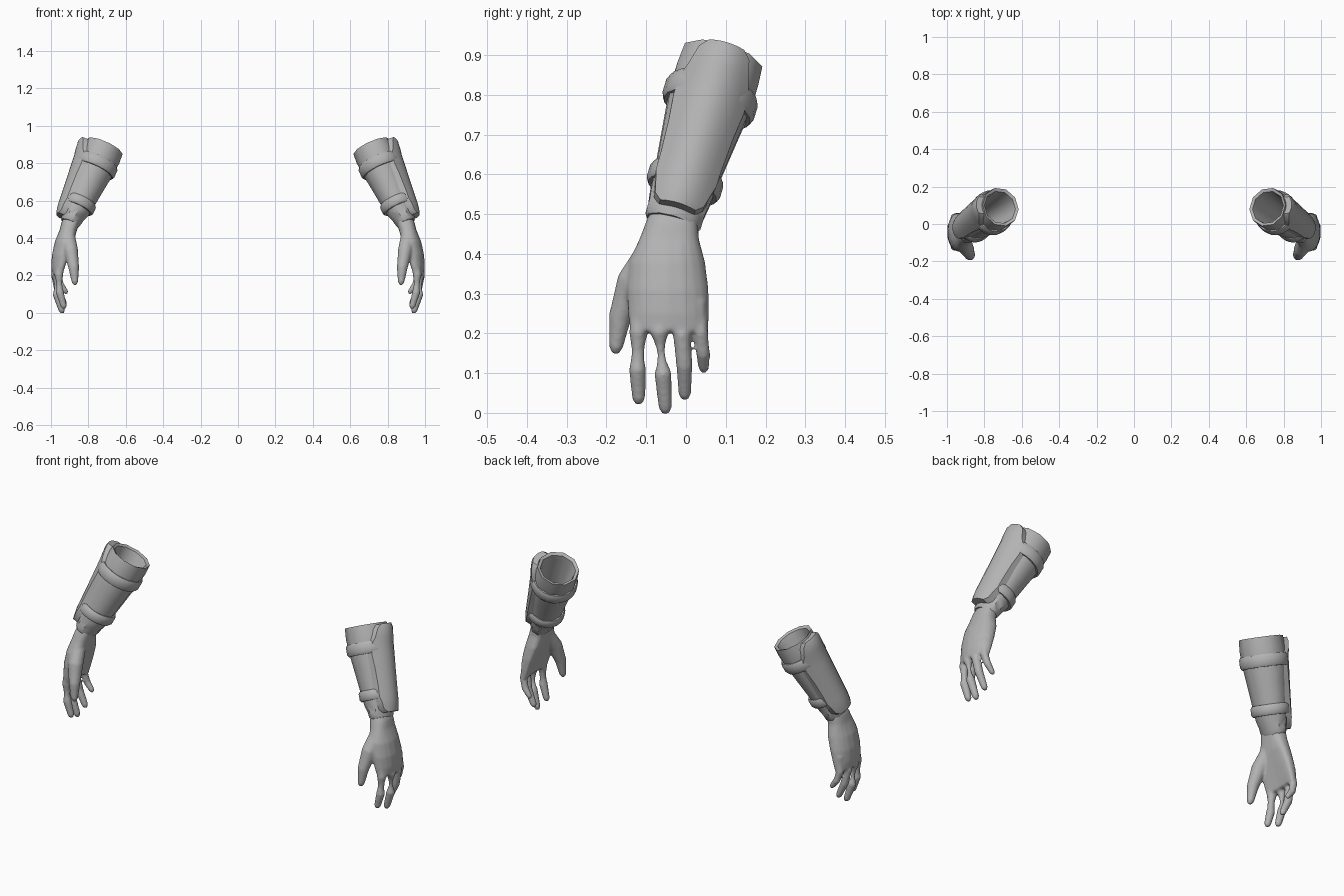
import bpy, bmesh, math
from mathutils import Vector

if "Cube" in bpy.data.objects:
    bpy.data.objects.remove(bpy.data.objects["Cube"])

grey = bpy.data.materials.new("plain_grey")
grey.diffuse_color = (0.45, 0.45, 0.45, 1)
grey.use_nodes = True
grey.node_tree.nodes["Principled BSDF"].inputs["Base Color"].default_value = grey.diffuse_color

# Forearm frame: s runs from elbow to wrist, u points outward, v points back
TOP, WRIST = Vector((0.715, 0.09, 0.885)), Vector((0.90, -0.035, 0.475))
D = (WRIST - TOP).normalized()
U = (Vector((1, 0, 0)) - D * D.x).normalized()
V = -D.cross(U)


def arm_point(s, u, v):
    return TOP + D * s + U * u + V * v


def loft(bm, rings, closed=False):
    """Skin a list of point rings; cap the ends unless the loop closes on itself."""
    loops = [[bm.verts.new(p) for p in ring] for ring in rings]
    pairs = list(zip(loops, loops[1:]))
    if closed:
        pairs.append((loops[-1], loops[0]))
    n = len(loops[0])
    for a, b in pairs:
        for i in range(n):
            j = (i + 1) % n
            bm.faces.new((a[i], a[j], b[j], b[i]))
    if not closed:
        bm.faces.new(loops[0])
        bm.faces.new(loops[-1])


def make(name, bm, angle=40):
    bmesh.ops.recalc_face_normals(bm, faces=bm.faces)
    mesh = bpy.data.meshes.new(name)
    bm.to_mesh(mesh)
    bm.free()
    mesh.materials.append(grey)
    ob = bpy.data.objects.new(name, mesh)
    bpy.context.collection.objects.link(ob)
    bpy.ops.object.select_all(action='DESELECT')
    ob.select_set(True)
    bpy.context.view_layer.objects.active = ob
    bpy.ops.object.shade_smooth_by_angle(angle=math.radians(angle))
    return ob


def mirror(ob):
    ob.modifiers.new("other_arm", 'MIRROR').use_axis[0] = True


def arm_ring(s, ru, rv, n):
    return [arm_point(s, ru * math.cos(t), rv * math.sin(t))
            for t in (2 * math.pi * i / n for i in range(n))]


# Sleeve: open at the elbow with a thick lip, tapering to the wrist
profile = [(0.28, 0.062, 0.066), (0.03, 0.084, 0.086), (0.003, 0.09, 0.09),
           (-0.004, 0.105, 0.107), (0.05, 0.109, 0.111), (0.12, 0.105, 0.109),
           (0.21, 0.094, 0.099), (0.31, 0.083, 0.088), (0.39, 0.073, 0.081),
           (0.425, 0.060, 0.076), (0.452, 0.055, 0.076), (0.465, 0.050, 0.068)]
bm = bmesh.new()
loft(bm, [arm_ring(s, a, b, 10) for s, a, b in profile])
mirror(make("sleeve", bm))

# Straps: rounded bands around the sleeve
for name, s, half, ru, rv in (("upper_strap", 0.11, 0.030, 0.115, 0.119),
                              ("lower_strap", 0.345, 0.026, 0.092, 0.095)):
    bm = bmesh.new()
    section = [(-half, -0.018), (-half, -0.006), (-half * 0.6, 0.001),
               (half * 0.6, 0.001), (half, -0.006), (half, -0.018)]
    loft(bm, [arm_ring(s + ds, ru + dr, rv + dr, 20) for ds, dr in section], closed=True)
    mirror(make(name, bm, 50))

# Outer guard plate: curved shell, rounded at both ends
rows = [(0.006, 0.137, 0.046), (0.025, 0.142, 0.066), (0.07, 0.137, 0.078),
        (0.10, 0.131, 0.090), (0.15, 0.126, 0.092), (0.22, 0.118, 0.085),
        (0.31, 0.109, 0.080), (0.36, 0.104, 0.079), (0.39, 0.101, 0.072),
        (0.425, 0.094, 0.064), (0.444, 0.088, 0.046)]
bm = bmesh.new()
grid = []
for s, top, half in rows:
    grid.append([bm.verts.new(arm_point(s, top - 7.0 * (half * k / 4) ** 2, half * k / 4))
                 for k in range(-4, 5)])
for a, b in zip(grid, grid[1:]):
    for i in range(8):
        bm.faces.new((a[i], a[i + 1], b[i + 1], b[i]))
for f in bm.faces:
    f.normal_update()
if sum(f.normal.dot(U) for f in bm.faces) < 0:
    bmesh.ops.reverse_faces(bm, faces=bm.faces[:])
# Shell walls reach in towards the sleeve
outer = bm.faces[:]
ext = bmesh.ops.extrude_face_region(bm, geom=outer, use_keep_orig=True)
bmesh.ops.translate(bm, vec=U * -0.032,
                    verts=[g for g in ext["geom"] if isinstance(g, bmesh.types.BMVert)])
mirror(make("guard_plate", bm))

# Hand: palm and digits fused into one smooth skin
bm = bmesh.new()
palm = [(0.53, 0.876, -0.02, 0.046, 0.060), (0.48, 0.897, -0.035, 0.048, 0.066),
        (0.44, 0.908, -0.042, 0.047, 0.074), (0.38, 0.930, -0.048, 0.050, 0.096),
        (0.31, 0.950, -0.046, 0.045, 0.103), (0.25, 0.963, -0.044, 0.036, 0.102),
        (0.205, 0.970, -0.042, 0.026, 0.099)]
rings = []
for z, cx, cy, hx, hy in palm:
    ring = []
    for i in range(20):
        c, s = math.cos(math.pi * i / 10), math.sin(math.pi * i / 10)
        dy = hy * math.copysign(abs(s) ** 0.8, s)
        arch = 2.0 * dy * dy if z < 0.4 else 0
        ring.append((cx + hx * math.copysign(abs(c) ** 0.8, c) - arch, cy + dy, z))
    rings.append(ring)
loft(bm, rings)

digits = [
    # index, middle, ring, little finger, thumb: (x, y, z, radius)
    [(.95, -.112, .27, .026), (.958, -.120, .2, .024), (.953, -.122, .11, .022), (.932, -.119, .036, .017)],
    [(.967, -.06, .27, .026), (.977, -.067, .2, .023), (.970, -.058, .1, .022), (.942, -.052, .012, .017)],
    [(.97, -.01, .27, .024), (.977, -.011, .2, .022), (.962, -.004, .12, .021), (.928, -.003, .046, .016)],
    [(.955, .03, .28, .022), (.962, .036, .2, .020), (.948, .043, .15, .018), (.920, .045, .112, .014)],
    [(.908, -.085, .41, .038), (.893, -.136, .33, .039), (.878, -.166, .24, .029), (.872, -.176, .165, .018)],
]
for pts in digits:
    tip, before = Vector(pts[-1][:3]), Vector(pts[-2][:3])
    r = pts[-1][3]
    end = tip + (tip - before).normalized() * r * 0.9
    pts = pts + [(*end, r * 0.5)]
    rings = []
    for i, p in enumerate(pts):
        run = Vector(pts[min(i + 1, len(pts) - 1)][:3]) - Vector(pts[max(i - 1, 0)][:3])
        rot = run.to_track_quat('Z', 'Y')
        rings.append([Vector(p[:3]) + rot @ Vector((p[3] * math.cos(t), p[3] * math.sin(t), 0))
                      for t in (math.pi * k / 6 for k in range(12))])
    loft(bm, rings)
hand = make("hand", bm)
skin = hand.modifiers.new("fuse", 'REMESH')
skin.mode = 'VOXEL'
skin.voxel_size = 0.006
skin.use_smooth_shade = True
relax = hand.modifiers.new("relax", 'SMOOTH')
relax.factor = 0.5
relax.iterations = 6
mirror(hand)
